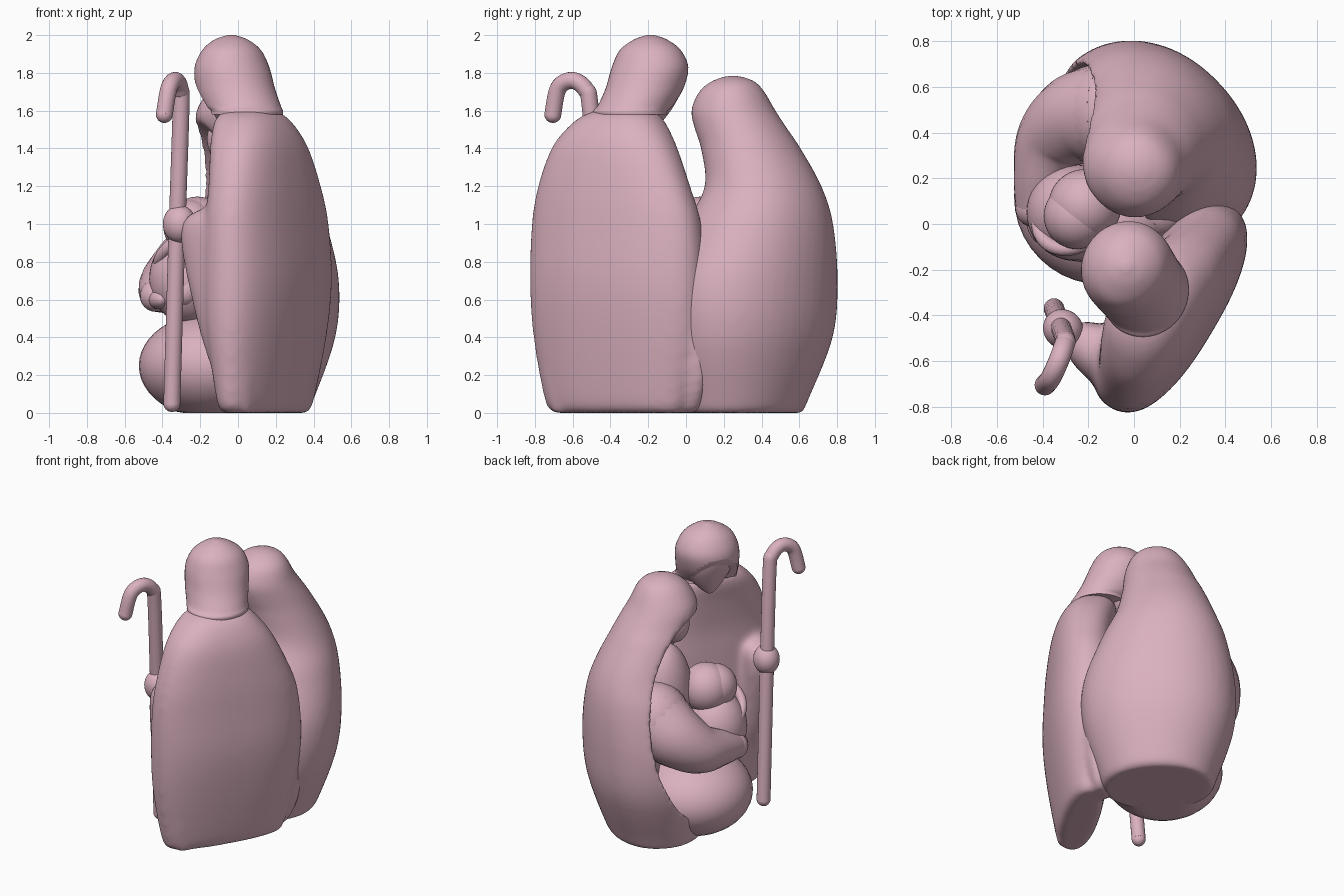
import bpy, bmesh, math
from mathutils import Vector, Matrix

cube = bpy.data.objects.get("Cube")
if cube:
    bpy.data.objects.remove(cube)

pink = bpy.data.materials.new("soft_pink")
pink.use_nodes = True
COLOR = (0.70, 0.44, 0.52, 1)
pink.diffuse_color = COLOR
pink.node_tree.nodes["Principled BSDF"].inputs["Base Color"].default_value = COLOR


def finish(name, bm):
    """Turn a bmesh into a named, smooth, coloured object."""
    bmesh.ops.recalc_face_normals(bm, faces=bm.faces)
    mesh = bpy.data.meshes.new(name)
    bm.to_mesh(mesh)
    bm.free()
    mesh.materials.append(pink)
    ob = bpy.data.objects.new(name, mesh)
    bpy.context.collection.objects.link(ob)
    select(ob)
    bpy.ops.object.shade_smooth_by_angle(angle=math.radians(45))
    return ob


def select(*obs):
    bpy.ops.object.select_all(action="DESELECT")
    for ob in obs:
        ob.select_set(True)
    bpy.context.view_layer.objects.active = obs[0]


def spline(p, t):
    """Catmull-Rom interpolation through a list of tuples."""
    i = min(int(t), len(p) - 2)
    f = t - i
    quad = [p[max(i - 1, 0)], p[i], p[i + 1], p[min(i + 2, len(p) - 1)]]
    return [b + f / 2 * (c - a + f * (2 * a - 5 * b + 4 * c - d + f * (3 * (b - c) + d - a)))
            for a, b, c, d in zip(*quad)]


def loft(name, rings, angle=0, power=2, cut=None, sides=48, steps=6):
    """Rings are (z, u min, u max, v min, v max) in a frame turned about z."""
    bm = bmesh.new()
    turn = Matrix.Rotation(math.radians(angle), 3, "Z")
    loops = []
    for k in range((len(rings) - 1) * steps + 1):
        z, u0, u1, v0, v1 = spline(rings, k / steps)
        loop = []
        for j in range(sides):
            t = math.tau * j / sides
            c, s = math.cos(t), math.sin(t)
            c, s = (math.copysign(abs(w) ** (2 / power), w) for w in (c, s))
            loop.append(bm.verts.new(turn @ Vector((
                (u0 + u1 + c * (u1 - u0)) / 2, (v0 + v1 + s * (v1 - v0)) / 2, z))))
        loops.append(loop)
    for a, b in zip(loops, loops[1:]):
        for j in range(sides):
            bm.faces.new((a[j - 1], a[j], b[j], b[j - 1]))
    bm.faces.new(loops[0])
    bm.faces.new(loops[-1])
    if cut:
        point, normal = (turn @ Vector(v) for v in cut)
        geom = bm.verts[:] + bm.edges[:] + bm.faces[:]
        res = bmesh.ops.bisect_plane(bm, geom=geom, plane_co=point, plane_no=normal, clear_inner=True)
        bmesh.ops.edgeloop_fill(bm, edges=[e for e in res["geom_cut"] if isinstance(e, bmesh.types.BMEdge)])
    return finish(name, bm)


def ball(name, center, radii, angle=0):
    bm = bmesh.new()
    bmesh.ops.create_uvsphere(bm, u_segments=40, v_segments=24, radius=1)
    m = Matrix.Translation(center) @ Matrix.Rotation(math.radians(angle), 4, "Z") @ Matrix.Diagonal((*radii, 1))
    bm.transform(m)
    for v in bm.verts:  # nothing sinks below the ground
        v.co.z = max(v.co.z, 0)
    return finish(name, bm)


def tube(name, points, steps=8, sides=20):
    """Round tube through (x, y, z, radius) points with domed ends."""
    bm = bmesh.new()
    count = (len(points) - 1) * steps
    path = [spline(points, k / steps) for k in range(count + 1)]
    loops = []
    for k, (x, y, z, r) in enumerate(path):
        a, b = path[max(k - 1, 0)], path[min(k + 1, count)]
        tangent = (Vector(b[:3]) - Vector(a[:3])).normalized()
        side = tangent.cross((0.8, -0.4, 0)).normalized()
        other = tangent.cross(side)
        loops.append([bm.verts.new(Vector((x, y, z)) + r * (
            side * math.cos(math.tau * j / sides) + other * math.sin(math.tau * j / sides)))
            for j in range(sides)])
    for a, b in zip(loops, loops[1:]):
        for j in range(sides):
            bm.faces.new((a[j - 1], a[j], b[j], b[j - 1]))
    for p, loop in ((path[0], loops[0]), (path[-1], loops[-1])):
        bm.faces.new(loop)
        bmesh.ops.create_uvsphere(bm, u_segments=sides, v_segments=12, radius=p[3],
                                  matrix=Matrix.Translation(p[:3]))
    return finish(name, bm)


def melt(ob, repeat, voxel=0.018):
    """Fuse overlapping shells into one soft surface."""
    select(ob)
    remesh = ob.modifiers.new("fuse", "REMESH")
    remesh.mode, remesh.voxel_size, remesh.use_smooth_shade = "VOXEL", voxel, True
    soft = ob.modifiers.new("soften", "SMOOTH")
    soft.factor, soft.iterations = 0.5, repeat
    for name in ("fuse", "soften"):
        bpy.ops.object.modifier_apply(modifier=name)


# Standing man: broad robe fused with the sleeve wing that reaches for the staff
MAN = 59.3
robe = loft("man_robe", [
    (0, -.62, .15, -.41, -.20), (.06, -.67, .18, -.445, -.18), (.4, -.73, .26, -.505, -.13),
    (.7, -.745, .285, -.535, -.11), (1, -.735, .26, -.525, -.115), (1.2, -.70, .19, -.51, -.12),
    (1.4, -.63, .095, -.48, -.10), (1.52, -.54, .01, -.43, -.08), (1.585, -.45, -.06, -.37, -.09),
    (1.615, -.34, -.14, -.29, -.16)], MAN, 2.4)
wing = loft("sleeve_wing", [
    (0, .43, .47, -.54, -.47), (.2, .28, .5, -.62, -.43), (.4, .19, .51, -.64, -.41),
    (.65, .12, .51, -.66, -.41), (.9, .06, .5, -.66, -.42), (1.01, .07, .48, -.65, -.43),
    (1.06, .13, .46, -.62, -.45), (1.13, .32, .42, -.58, -.5)], -37.7, 2.3)
side_fold = ball("robe_side_fold", (.26, .0, .45), (.21, .11, .5), 30)
select(robe, wing, side_fold)
bpy.ops.object.join()
melt(robe, 18)

# Man's head: hood cut by a slanted plane, brim and pointed bearded face
loft("man_hood", [
    (1.58, -.43, -.03, -.38, .0), (1.60, -.43, -.03, -.38, .0), (1.63, -.415, -.02, -.36, .05),
    (1.72, -.40, .01, -.31, .11), (1.83, -.385, .025, -.265, .125), (1.92, -.345, -.015, -.22, .085),
    (1.975, -.27, -.09, -.155, .025), (2.0, -.20, -.16, -.085, -.045)],
    MAN, cut=((-.2, -.06, 1.585), (0, -.77, .64)))
loft("man_face", [
    (1.52, -.20, -.16, -.04, -.01), (1.55, -.24, -.12, -.10, .01), (1.62, -.30, -.06, -.14, .04),
    (1.70, -.34, -.02, -.16, .07), (1.77, -.34, -.02, -.16, .085), (1.82, -.30, -.06, -.1, .08)], MAN)

# Shepherd's staff and the hand that grips it
tube("staff", [
    (-.35, -.37, .05, .045), (-.325, -.44, .9, .045), (-.302, -.505, 1.6, .045),
    (-.305, -.53, 1.71, .045), (-.33, -.60, 1.76, .045), (-.365, -.675, 1.72, .045),
    (-.39, -.705, 1.58, .045)])
ball("staff_hand", (-.31, -.46, 1.0), (.09, .085, .1), -40)

# Kneeling mother: veil and cloak in one sweep, hollowed at the front
cloak = loft("mother_cloak", [
    (0, -.05, .515, -.17, .53), (.06, -.09, .555, -.2, .55), (.4, -.10, .67, -.30, .67),
    (.7, -.105, .70, -.305, .685), (1, -.02, .685, -.19, .63), (1.2, .06, .63, -.09, .555),
    (1.4, .02, .525, -.055, .48), (1.5, -.02, .465, -.05, .435), (1.6, -.04, .40, -.045, .395),
    (1.7, .01, .35, -.01, .335), (1.755, .075, .30, .05, .28), (1.785, .15, .22, .13, .20)], 45, 2.1)
hollow = ball("cloak_hollow", (-.34, .13, .85), (.40, .60, .74))
hollow.hide_render = True
select(cloak)
cut = cloak.modifiers.new("hollow", "BOOLEAN")
cut.operation, cut.object, cut.solver = "DIFFERENCE", hollow, "EXACT"
bpy.ops.object.modifier_apply(modifier="hollow")
bpy.data.objects.remove(hollow)
melt(cloak, 14, 0.016)

ball("mother_face", (-.06, .22, 1.45), (.10, .11, .13), 40)
ball("mother_chest", (-.02, .27, .95), (.17, .2, .36))
ball("mother_lap", (-.14, .12, .25), (.385, .385, .28))

# Mother's draped arm, cuff and hand wrapped round the bundle
tube("mother_arm", [
    (-.08, .48, .88, .24), (-.24, .46, .78, .205), (-.355, .36, .69, .165),
    (-.41, .20, .65, .12), (-.435, .07, .62, .085)])
ball("mother_hand", (-.42, .0, .60), (.05, .09, .05), 15)
tube("mother_far_arm", [(.12, .06, .92, .12), (-.08, -.06, .78, .11), (-.28, -.08, .64, .08)])

# Swaddled baby: bundle, shawl edge, hood and head
ball("baby_bundle", (-.26, .05, .71), (.21, .21, .24))
bm = bmesh.new()
ringed = [bm.verts.new((.18 + .03 * math.cos(math.tau * i / 16), 0, .03 * math.sin(math.tau * i / 16)))
          for i in range(16)]
edges = [bm.edges.new((ringed[i - 1], ringed[i])) for i in range(16)]
bmesh.ops.spin(bm, geom=ringed + edges, cent=(0, 0, 0), axis=(0, 0, 1), angle=math.tau, steps=40)
bmesh.ops.remove_doubles(bm, verts=bm.verts, dist=0.0005)
bm.transform(Matrix.Translation((-.26, .05, .86)) @ Matrix.Rotation(math.radians(-40), 4, Vector((1, 1, 0))))
finish("baby_shawl_edge", bm)
ball("baby_hood", (-.215, .08, .98), (.16, .16, .165))
ball("baby_head", (-.25, .035, .985), (.145, .145, .145))
